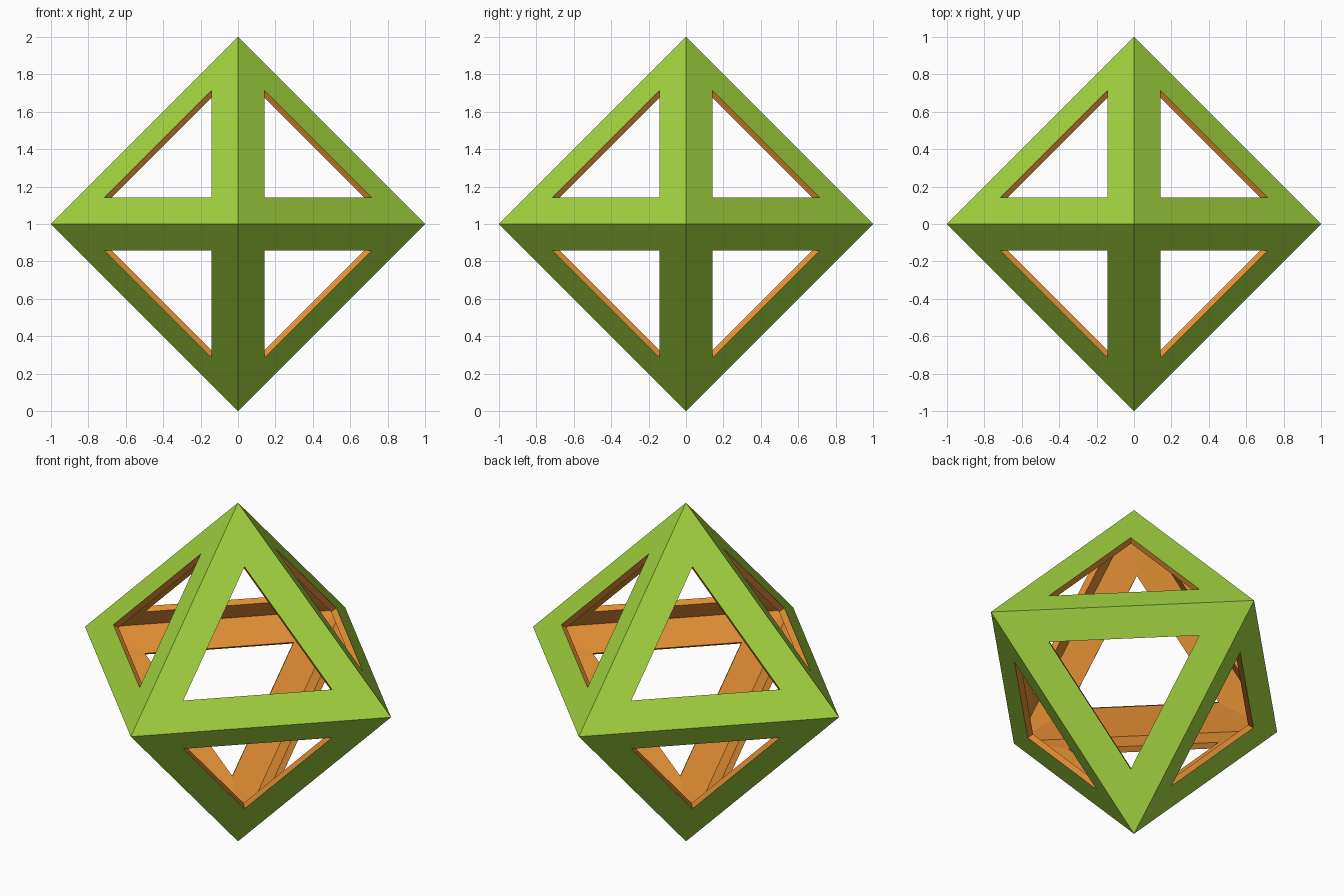
import bpy, bmesh
from mathutils import Vector

if "Cube" in bpy.data.objects:
    bpy.data.objects.remove(bpy.data.objects["Cube"])

def material(name, color):
    m = bpy.data.materials.new(name)
    m.diffuse_color = color
    m.use_nodes = True
    m.node_tree.nodes["Principled BSDF"].inputs["Base Color"].default_value = m.diffuse_color
    return m

# Eight triangular frames, sharing the octahedron's edges
bm = bmesh.new()
tips = {}
for axis in range(3):
    for s in (-1, 1):
        p = Vector((0, 0, 0))
        p[axis] = s
        tips[axis, s] = bm.verts.new(p)

HOLE = 0.572  # window size relative to the whole face
for sx in (-1, 1):
    for sy in (-1, 1):
        for sz in (-1, 1):
            outer = [tips[0, sx], tips[1, sy], tips[2, sz]]
            if sx * sy * sz < 0:
                outer.reverse()
            mid = sum((v.co for v in outer), Vector()) / 3
            inner = [bm.verts.new(mid.lerp(v.co, HOLE)) for v in outer]
            for i in range(3):
                j = (i + 1) % 3
                bm.faces.new((outer[i], outer[j], inner[j], inner[i]))
bm.normal_update()
mesh = bpy.data.meshes.new("octahedron_frame")
bm.to_mesh(mesh)
bm.free()
frame = bpy.data.objects.new("octahedron_frame", mesh)
bpy.context.collection.objects.link(frame)
frame.location.z = 1

# Green outside, orange inside and on the window rims
mesh.materials.append(material("green_outside", (0.36, 0.65, 0.05, 1)))
mesh.materials.append(material("orange_inside", (0.78, 0.28, 0.035, 1)))
shell = frame.modifiers.new("shell", 'SOLIDIFY')
shell.thickness = 0.035
shell.offset = -1
shell.material_offset = 1
shell.material_offset_rim = 1
